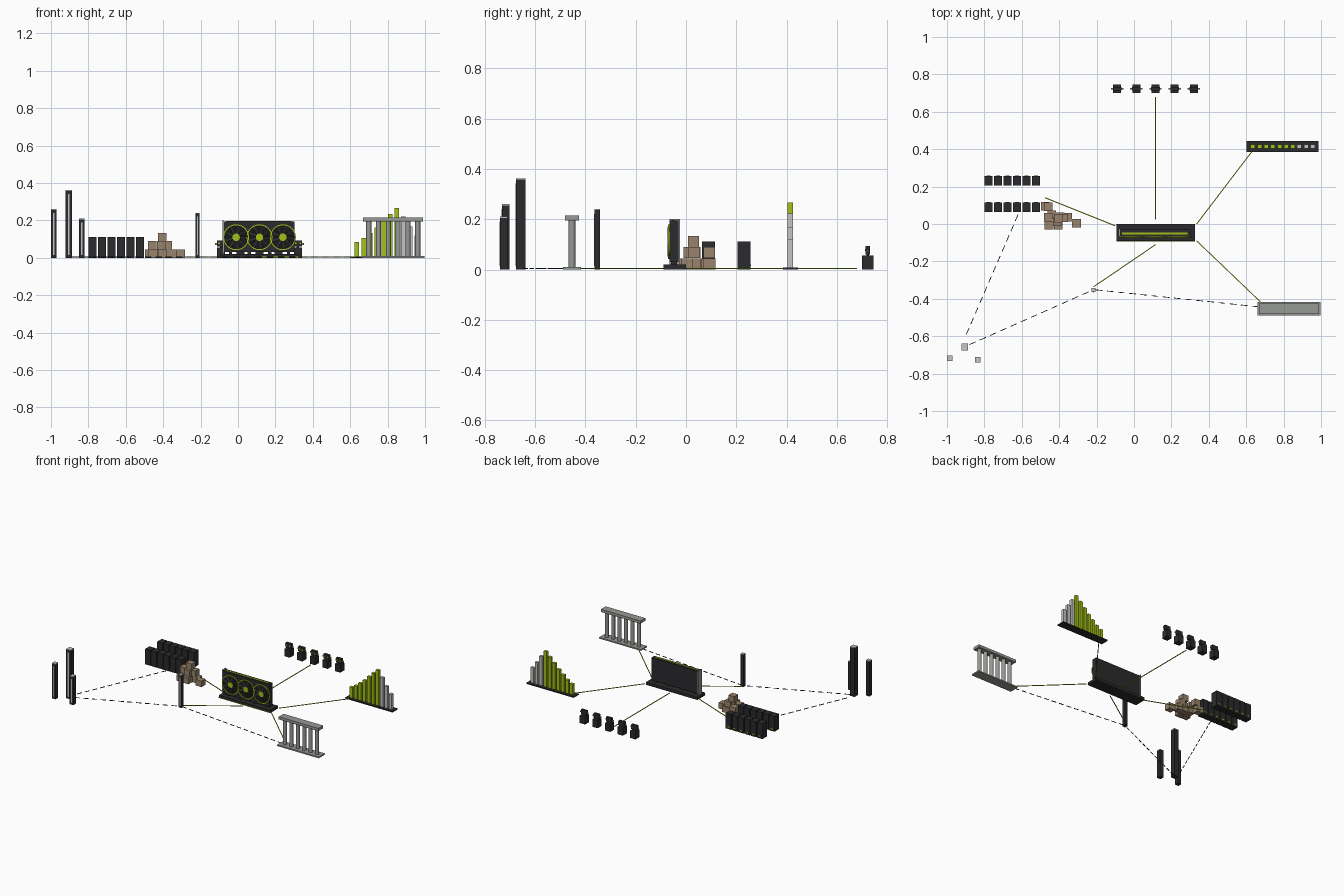
import bpy, bmesh, math
from mathutils import Matrix, Vector

if "Cube" in bpy.data.objects:
    bpy.data.objects.remove(bpy.data.objects["Cube"])


def mat(name, r, g, b):
    m = bpy.data.materials.new(name)
    m.diffuse_color = (r, g, b, 1)
    m.use_nodes = True
    m.node_tree.nodes["Principled BSDF"].inputs["Base Color"].default_value = m.diffuse_color
    return m


DARK = mat("charcoal", 0.024, 0.024, 0.026)
BLACK = mat("near_black", 0.010, 0.010, 0.011)
GREEN = mat("lime_green", 0.36, 0.54, 0.008)
LIGHT = mat("light_grey", 0.56, 0.56, 0.55)
STONE = mat("stone_grey", 0.31, 0.32, 0.30)
TAN = mat("cardboard_tan", 0.31, 0.23, 0.15)


def finish(name, bm, material):
    me = bpy.data.meshes.new(name)
    bm.to_mesh(me)
    bm.free()
    ob = bpy.data.objects.new(name, me)
    me.materials.append(material)
    bpy.context.collection.objects.link(ob)
    return ob


def box(name, x0, x1, y0, y1, z0, z1, material, turn=0):
    bm = bmesh.new()
    m = (Matrix.Translation(((x0 + x1) / 2, (y0 + y1) / 2, (z0 + z1) / 2))
         @ Matrix.Rotation(turn, 4, 'Z')
         @ Matrix.Diagonal((x1 - x0, y1 - y0, z1 - z0, 1)))
    bmesh.ops.create_cube(bm, size=1, matrix=m)
    return finish(name, bm, material)


def block(name, x, y, w, d, z0, z1, material, turn=0):
    return box(name, x - w / 2, x + w / 2, y - d / 2, y + d / 2, z0, z1, material, turn)


def cylinder(name, loc, r, length, material, axis='Z', sides=24):
    bm = bmesh.new()
    m = Matrix.Translation(loc)
    if axis == 'Y':
        m = m @ Matrix.Rotation(math.pi / 2, 4, 'X')
    bmesh.ops.create_cone(bm, cap_ends=True, segments=sides, radius1=r, radius2=r,
                          depth=length, matrix=m)
    return finish(name, bm, material)


def ring(name, x, y, z, r_in, r_out, depth, material, sides=40):
    # flat ring facing the front
    bm = bmesh.new()
    loops = []
    for k in range(sides):
        a = 2 * math.pi * k / sides
        loops.append([bm.verts.new((x + r * math.cos(a), yy, z + r * math.sin(a)))
                      for r, yy in ((r_in, y), (r_out, y), (r_out, y + depth), (r_in, y + depth))])
    for k in range(sides):
        a, b = loops[k], loops[(k + 1) % sides]
        for i in range(4):
            j = (i + 1) % 4
            bm.faces.new((a[i], a[j], b[j], b[i]))
    bmesh.ops.recalc_face_normals(bm, faces=bm.faces)
    return finish(name, bm, material)


def line(name, a, b, material, w=0.005, dash=0, gap=0):
    # ground cable, solid or dashed
    a, b = Vector(a), Vector(b)
    total, d = (b - a).length, (b - a).normalized()
    ang = math.atan2(d.y, d.x)
    step = dash + gap if dash else total
    s = 0
    while s < total - 0.002:
        e = min(s + (dash or total), total)
        c = a + d * (s + e) / 2
        block(name, c.x, c.y, e - s, w, 0.003, 0.007, material, ang)
        s += step


# central triple-fan panel on a plinth
box("panel_plinth", -0.093, 0.325, -0.09, 0.0, 0, 0.02, DARK)
box("plinth_front_trim", -0.093, 0.325, -0.0925, -0.09, 0.002, 0.006, GREEN)
box("fan_panel", -0.075, 0.303, -0.066, -0.03, 0.03, 0.194, DARK)
box("panel_top_strip", -0.065, 0.287, -0.055, -0.046, 0.194, 0.197, GREEN)
box("panel_bracket", -0.083, -0.076, -0.066, -0.024, 0.02, 0.2, STONE)
for x in (-0.04, 0.06, 0.17, 0.27):
    block("panel_foot", x, -0.048, 0.018, 0.025, 0.02, 0.03, DARK)
for x in (-0.01, 0.115, 0.24):
    z = 0.11
    cylinder("fan_well", (x, -0.067, z), 0.066, 0.004, BLACK, 'Y', 40)
    ring("fan_ring", x, -0.072, z, 0.064, 0.069, 0.006, GREEN)
    for k in range(9):
        blade = block("fan_blade", 0, 0, 0.04, 0.003, -0.006, 0.006, DARK)
        a = k * math.tau / 9
        blade.matrix_world = (Matrix.Translation((x, -0.070, z)) @ Matrix.Rotation(a, 4, 'Y')
                              @ Matrix.Translation((0.04, 0, 0)) @ Matrix.Rotation(0.35, 4, 'X'))
    cylinder("fan_hub", (x, -0.071, z), 0.02, 0.006, GREEN, 'Y', 24)

# row of small helper units behind
for k in range(5):
    x = -0.09 + 0.1025 * k
    block("unit_body", x, 0.723, 0.043, 0.046, 0, 0.055, DARK)
    block("unit_neck", x, 0.723, 0.012, 0.01, 0.055, 0.062, DARK)
    block("unit_head", x, 0.723, 0.046, 0.018, 0.06, 0.094, DARK)
    block("unit_side_bar", x, 0.723, 0.066, 0.006, 0.07, 0.08, STONE)
    for s in (-1, 1):
        block("unit_eye", x + s * 0.012, 0.7125, 0.009, 0.003, 0.073, 0.082, GREEN)

# bar chart
box("chart_base", 0.602, 0.987, 0.385, 0.445, 0, 0.008, DARK)
heights = [0.085, 0.105, 0.133, 0.163, 0.2, 0.235, 0.267, 0.222, 0.168, 0.12]
for k, h in enumerate(heights):
    block("chart_bar", 0.636 + 0.0355 * k, 0.414, 0.024, 0.022, 0.008, h,
          GREEN if k < 7 else LIGHT)

# colonnade
box("colonnade_base", 0.66, 0.998, -0.488, -0.418, 0, 0.01, STONE)
box("colonnade_roof", 0.668, 0.99, -0.481, -0.425, 0.195, 0.215, STONE)
for k in range(6):
    c = cylinder("column", (0.699 + 0.0524 * k, -0.453, 0.1025), 0.0135, 0.185, STONE, sides=16)
    for p in c.data.polygons:
        p.use_smooth = abs(p.normal.z) < 0.5

# dark towers with a pale cap and front strip
for x, y, w, h in ((-0.905, -0.657, 0.037, 0.362), (-0.985, -0.717, 0.029, 0.26),
                   (-0.836, -0.725, 0.029, 0.21), (-0.217, -0.352, 0.022, 0.241)):
    block("tower", x, y, w, w, 0, h - 0.005, DARK)
    block("tower_cap", x, y, w, w, h - 0.005, h, LIGHT)
    block("tower_strip", x, y - w / 2 - 0.001, w * 0.28, 0.002, 0.015, h - 0.02, LIGHT)

# two rows of equipment cabinets
for y in (0.089, 0.231):
    for k in range(6):
        x = -0.778 + 0.0508 * k
        block("cabinet", x, y, 0.045, 0.052, 0, 0.112, DARK)
        block("cabinet_light", x, y + 0.0265, 0.02, 0.002, 0.014, 0.02, GREEN)

# pile of boxes, layer by layer
layers = [[(-0.475, 0.095), (-0.44, 0.05), (-0.455, -0.006), (-0.405, -0.008),
           (-0.395, 0.04), (-0.355, 0.035), (-0.308, 0.005)],
          [(-0.458, 0.093), (-0.458, 0.035), (-0.41, 0.012), (-0.376, 0.032)],
          [(-0.405, 0.03)]]
for n, layer in enumerate(layers):
    for x, y in layer:
        block("storage_box", x, y, 0.047, 0.045, 0.045 * n, 0.045 * n + 0.044, TAN)

# solid cables from the panel
for a, b in (((0.116, 0.68), (0.116, 0.025)), ((0.335, 0.0), (0.63, 0.387)),
             ((0.335, -0.09), (0.68, -0.42)), ((-0.10, -0.01), (-0.475, 0.14)),
             ((0.116, -0.11), (-0.215, -0.335))):
    line("cable", a, b, GREEN)

# dashed links between the outer stations
for a, b in (((-0.62, 0.05), (-0.905, -0.61)), ((-0.88, -0.645), (-0.225, -0.355)),
             ((-0.205, -0.352), (0.66, -0.442))):
    line("dashed_link", a, b, DARK, 0.004, 0.036, 0.024)
